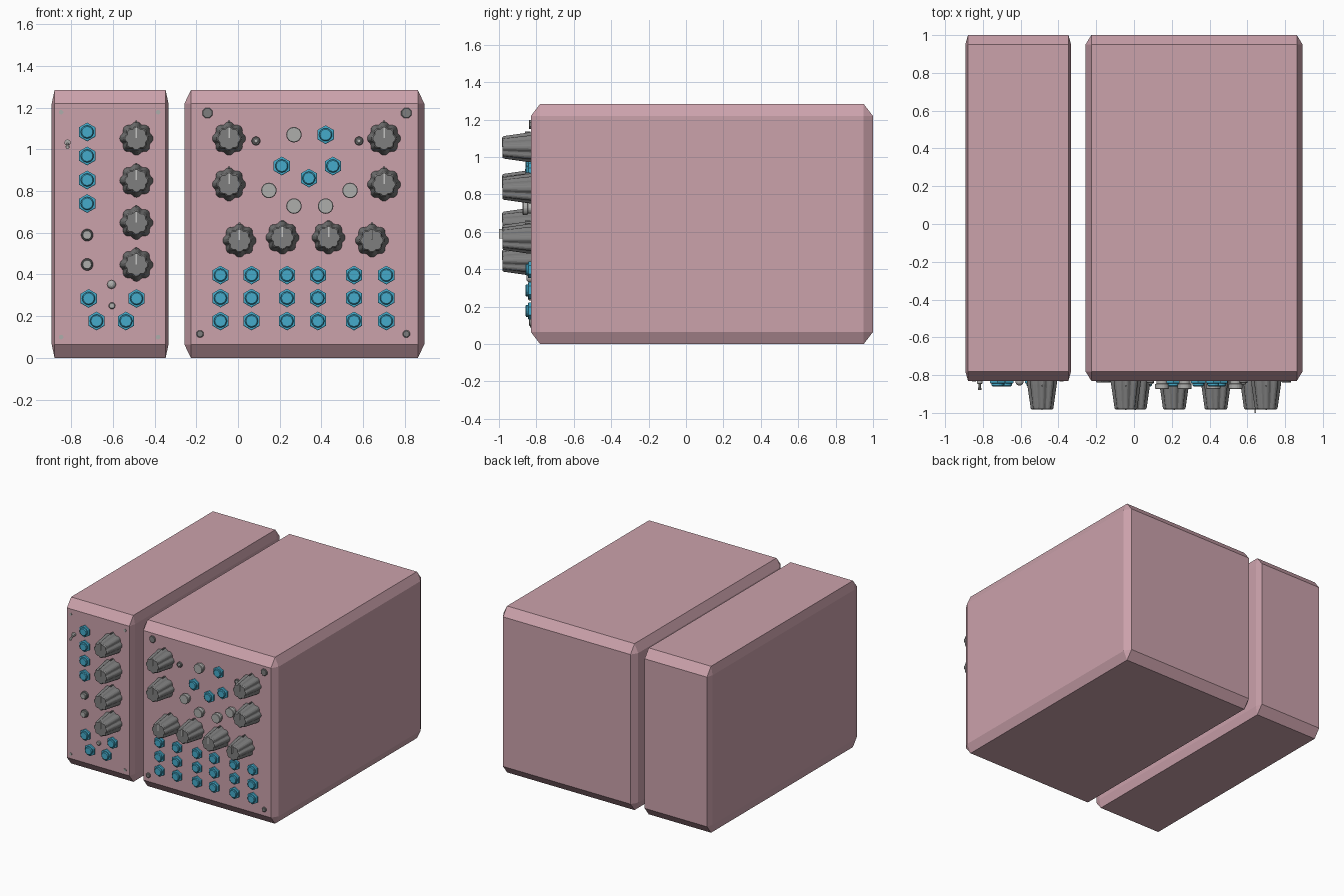
import bpy, bmesh
from math import sin, cos, pi, tau

cube = bpy.data.objects.get("Cube")
if cube:
    bpy.data.objects.remove(cube, do_unlink=True)

FRONT = -0.83


def material(name, r, g, b):
    m = bpy.data.materials.new(name)
    m.use_nodes = True
    m.diffuse_color = (r, g, b, 1)
    m.node_tree.nodes["Principled BSDF"].inputs["Base Color"].default_value = (r, g, b, 1)
    return m


pink = material("dusty pink", 0.60, 0.36, 0.41)
grey = material("knob grey", 0.21, 0.21, 0.21)
silver = material("silver", 0.42, 0.42, 0.41)
cyan = material("cyan", 0.06, 0.41, 0.60)
pale = material("pale grey", 0.55, 0.55, 0.54)


def to_mesh(bm, name, mat):
    bmesh.ops.recalc_face_normals(bm, faces=bm.faces[:])
    mesh = bpy.data.meshes.new(name)
    bm.to_mesh(mesh)
    bm.free()
    mesh.materials.append(mat)
    return mesh


def place(mesh, name, spots, spin=0):
    """Put linked copies of a mesh on the front panel at (x, z) spots."""
    for x, z in spots:
        ob = bpy.data.objects.new(name, mesh)
        ob.location = (x, FRONT, z)
        ob.rotation_euler.y = spin
        bpy.context.collection.objects.link(ob)


def turned(name, profile, sides, mat, lobes=0, depth=0.0):
    """Stack of rings (radius, distance out of the panel), optionally fluted."""
    bm = bmesh.new()
    rings = []
    for radius, out in profile:
        ring = []
        for i in range(sides):
            a = tau * i / sides
            r = radius * (1 - depth * abs(sin(lobes * a / 2)) ** 3)
            ring.append(bm.verts.new((r * sin(a), -out, r * cos(a))))
        rings.append(ring)
    for low, high in zip(rings, rings[1:]):
        for i in range(sides):
            j = (i + 1) % sides
            bm.faces.new((low[i], low[j], high[j], high[i]))
    bm.faces.new(rings[0])
    bm.faces.new(rings[-1])
    return to_mesh(bm, name, mat)


def block(name, size, centre, mat):
    bm = bmesh.new()
    bmesh.ops.create_cube(bm, size=1)
    for v in bm.verts:
        v.co = [c + p * s for c, p, s in zip(centre, v.co, size)]
    return to_mesh(bm, name, mat)


def case(name, x0, x1, chamfer_x):
    """Box with every edge chamfered, as the hull of its inset faces."""
    half = ((x1 - x0) / 2, 0.915, 0.642)
    inset = (chamfer_x, 0.05, 0.065)
    bm = bmesh.new()
    for axis in range(3):
        for k in range(8):
            signs = [1 if k >> b & 1 else -1 for b in range(3)]
            bm.verts.new([s * (h - (0 if i == axis else c))
                          for i, (s, h, c) in enumerate(zip(signs, half, inset))])
    bmesh.ops.convex_hull(bm, input=bm.verts[:])
    bmesh.ops.dissolve_limit(bm, angle_limit=0.01, verts=bm.verts[:], edges=bm.edges[:])
    ob = bpy.data.objects.new(name, to_mesh(bm, name, pink))
    ob.location = ((x0 + x1) / 2, 0.085, 0.642)
    bpy.context.collection.objects.link(ob)


# Cases
case("narrow_case", -0.893, -0.333, 0.014)
case("wide_case", -0.257, 0.893, 0.031)

# Fluted knobs with a pointer line
knob = turned("knob", [(0.080, 0), (0.078, 0.02), (0.060, 0.145), (0.054, 0.152)],
              64, grey, lobes=8, depth=0.13)
line = block("pointer_line", (0.007, 0.006, 0.05), (0, -0.152, 0.027), pale)
long_line = block("raised_pointer_line", (0.007, 0.02, 0.05), (0, -0.160, 0.027), pale)
fin = block("pointer_fin", (0.008, 0.03, 0.03), (0, -0.016, 0.070), grey)
narrow_knobs = [(-0.487, z) for z in (1.052, 0.850, 0.648, 0.447)]
wide_knobs = [(x, z) for x in (-0.043, 0.700) for z in (1.052, 0.832)]
low_knobs = [(0.007, 0.563), (0.213, 0.577), (0.434, 0.577)]
all_knobs = narrow_knobs + wide_knobs + low_knobs
last_knob = [(0.642, 0.563)]
place(knob, "knob", all_knobs + last_knob)
place(fin, "knob_fin", all_knobs + last_knob)
place(line, "knob_pointer", all_knobs)
place(long_line, "knob_pointer", last_knob)

# Hexagonal jack sockets: nut and round collar
nut = turned("jack_nut", [(0.045, 0), (0.045, 0.012), (0.040, 0.015)], 6, cyan)
collar = turned("jack_collar", [(0.031, 0.01), (0.031, 0.024), (0.026, 0.029)], 20, cyan)
jacks = [(-0.723, z) for z in (1.083, 0.968, 0.853, 0.740)]
jacks += [(-0.716, 0.285), (-0.486, 0.285), (-0.678, 0.177), (-0.537, 0.177)]
jacks += [(0.420, 1.070), (0.210, 0.920), (0.340, 0.862), (0.455, 0.920)]
jacks += [(x, z) for x in (-0.084, 0.065, 0.235, 0.383, 0.556, 0.711)
          for z in (0.397, 0.287, 0.177)]
place(nut, "jack_nut", jacks)
place(collar, "jack_collar", jacks)

# Large push buttons
button = turned("push_button", [(0.030, 0), (0.030, 0.015), (0.037, 0.017),
                                (0.037, 0.040), (0.034, 0.044)], 24, silver)
place(button, "push_button", [(0.268, 1.070), (0.148, 0.803), (0.537, 0.803),
                              (0.268, 0.728), (0.420, 0.728)])

# Small buttons with a grey rim
rim = turned("button_rim", [(0.029, 0), (0.029, 0.012), (0.026, 0.015)], 20, grey)
cap = turned("button_cap", [(0.023, 0), (0.023, 0.026), (0.020, 0.030)], 20, silver)
small_buttons = [(-0.723, 0.589), (-0.723, 0.448)]
place(rim, "button_rim", small_buttons)
place(cap, "button_cap", small_buttons)

# Indicator lamps
lamp_rim = turned("lamp_rim", [(0.021, 0), (0.021, 0.010), (0.017, 0.013)], 16, grey)
lamp = turned("lamp", [(0.012, 0), (0.012, 0.016), (0.007, 0.021)], 16, pale)
lamps = [(0.086, 1.040), (0.580, 1.040)]
place(lamp_rim, "lamp_rim", lamps)
place(lamp, "lamp", lamps)
dome = [(0.021 * cos(t * pi / 10), 0.006 + 0.019 * sin(t * pi / 10)) for t in range(5)]
place(turned("dome_lamp", [(0.021, 0)] + dome, 16, silver), "dome_lamp", [(-0.606, 0.352)])
place(turned("little_lamp", [(0.016, 0), (0.016, 0.010), (0.012, 0.014)], 16, silver),
      "little_lamp", [(-0.604, 0.250)])

# Toggle switch
switch = [(-0.817, 1.032)]
place(turned("switch_nut", [(0.015, 0), (0.015, 0.014), (0.011, 0.016)], 12, silver),
      "switch_nut", switch)
lever = turned("switch_lever", [(0.006, 0), (0.007, 0.030), (0.010, 0.044), (0.008, 0.050)],
               10, silver)
for v in lever.vertices:
    v.co.z += v.co.y * 0.45
place(lever, "switch_lever", switch)

# Panel screws
top_screw = turned("top_screw", [(0.027, 0), (0.027, 0.007), (0.023, 0.010)], 8, grey)
place(top_screw, "top_screw", [(-0.146, 1.174), (0.807, 1.174)], spin=pi / 8)
low_screw = turned("low_screw", [(0.018, 0), (0.018, 0.007), (0.014, 0.010)], 12, grey)
place(low_screw, "low_screw", [(-0.182, 0.115), (0.807, 0.115)])
tiny_screw = turned("tiny_screw", [(0.011, 0), (0.011, 0.003)], 10, silver)
place(tiny_screw, "tiny_screw", [(x, z) for x in (-0.848, -0.383) for z in (0.100, 1.178)])
